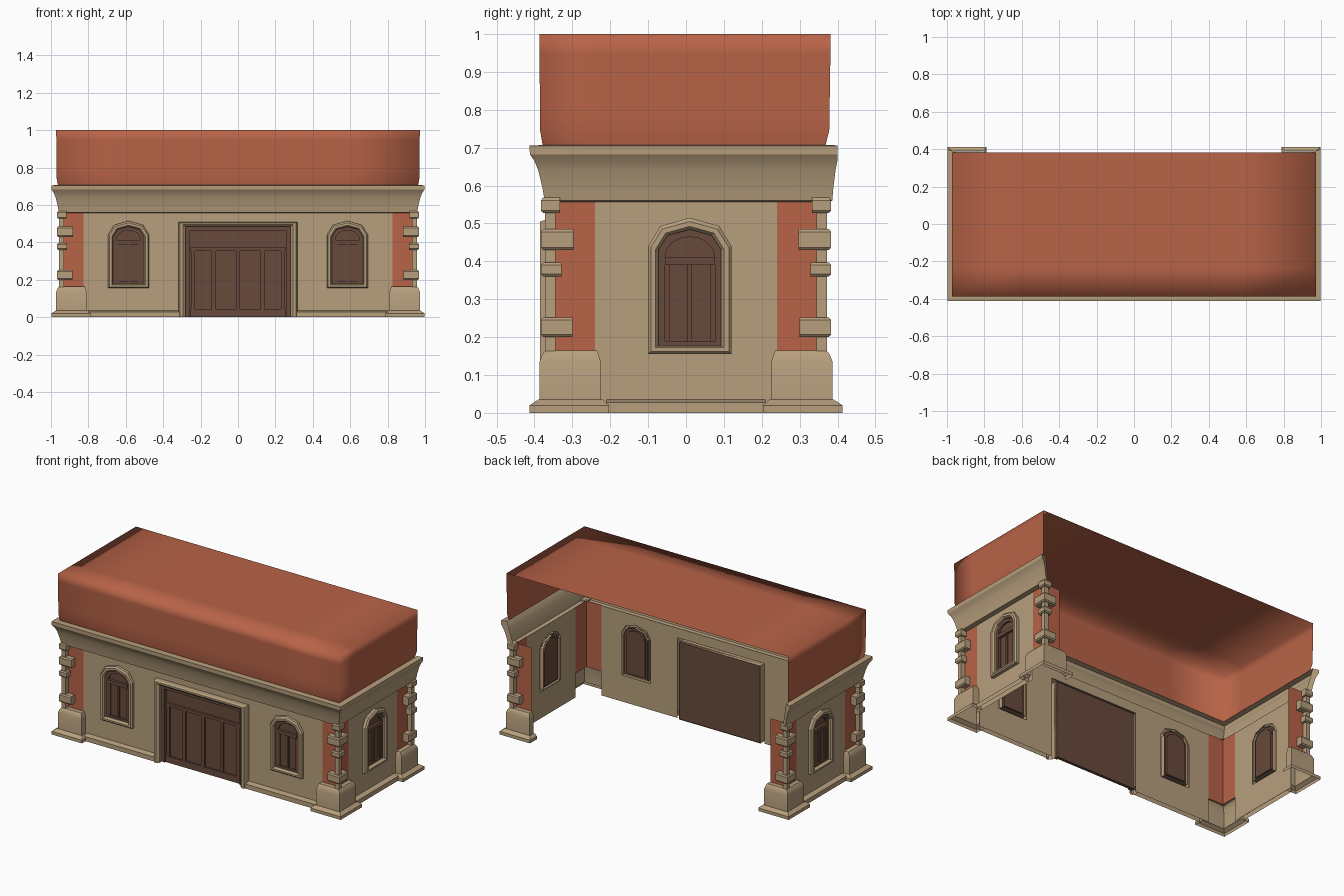
import bpy, bmesh, math

if "Cube" in bpy.data.objects:
    bpy.data.objects.remove(bpy.data.objects["Cube"])

def material(name, rgb):
    m = bpy.data.materials.new(name)
    m.diffuse_color = (*rgb, 1)
    m.use_nodes = True
    m.node_tree.nodes["Principled BSDF"].inputs["Base Color"].default_value = m.diffuse_color
    return m

STONE = material("sandstone", (0.47, 0.345, 0.205))
TILE = material("terracotta", (0.48, 0.125, 0.063))
WOOD = material("dark_wood", (0.140, 0.068, 0.045))

X, Y = 0.93, 0.345          # wall planes


def build(name, bm, mat, angle=None):
    bmesh.ops.remove_doubles(bm, verts=bm.verts, dist=1e-5)
    bmesh.ops.recalc_face_normals(bm, faces=bm.faces)
    me = bpy.data.meshes.new(name)
    bm.to_mesh(me)
    bm.free()
    me.materials.append(mat)
    ob = bpy.data.objects.new(name, me)
    bpy.context.collection.objects.link(ob)
    if angle:
        bpy.ops.object.select_all(action='DESELECT')
        ob.select_set(True)
        bpy.context.view_layer.objects.active = ob
        bpy.ops.object.shade_smooth_by_angle(angle=math.radians(angle))
    return ob


def loft(bm, rings, closed=False):
    vs = [[bm.verts.new(p) for p in r] for r in rings]
    n = len(vs[0])
    for a, b in zip(vs, vs[1:]):
        for i in range(n if closed else n - 1):
            j = (i + 1) % n
            bm.faces.new((a[i], a[j], b[j], b[i]))
    return vs


# Wall coordinates: u along the wall, z up, d outward
def front(u, z, d):
    return (u, -Y - d, z)


def side(s):
    return lambda u, z, d: (s * (X + d), u, z)


def u_ring(o, z, yb):
    return [(X + o, yb, z), (X + o, -Y - o, z), (-X - o, -Y - o, z), (-X - o, yb, z)]


# Roof shell, open at the back
bm = bmesh.new()
v = loft(bm, [u_ring(0.033, 0.705, 0.368), u_ring(0.04, 0.745, 0.378), u_ring(0.042, 1.0, 0.382)])
bm.faces.new(v[-1])
long_edges = [e for e in bm.edges if e.calc_length() > 0.2]
bmesh.ops.subdivide_edges(bm, edges=long_edges, cuts=4, use_grid_fill=True)
roof = build("roof", bm, TILE)
for p in roof.data.polygons:
    p.use_smooth = True

# Cornice around three sides
bm = bmesh.new()
prof = [(0, 0.557), (0.028, 0.56), (0.034, 0.595), (0.045, 0.64), (0.055, 0.665),
        (0.067, 0.682), (0.068, 0.705), (0.033, 0.707)]
v = loft(bm, [u_ring(o, z, 0.372 + min(o, 0.055) * 0.5) for o, z in prof])
for k in (0, 3):
    bm.faces.new([r[k] for r in v])
build("cornice", bm, STONE, 30)


# Corner piers: L-shaped stacks of (offset, leg length, z)
def corner(name, prof, mat, angle=None):
    bm = bmesh.new()
    for sx in (1, -1):
        for sy in (1, -1):
            rings = []
            for o, L, z in prof:
                pts = [(X - L, Y), (X - L, Y + o), (X + o, Y + o), (X + o, Y - L), (X, Y - L)]
                rings.append([(sx * a, sy * b, z) for a, b in pts])
            loft(bm, rings)
    bmesh.ops.dissolve_degenerate(bm, edges=bm.edges, dist=1e-6)
    build(name, bm, mat, angle)


corner("pier_brick", [(0.0, 0.105, 0.15), (0.0, 0.105, 0.562)], TILE)
corner("pier_foot", [(0.068, 0.142, 0), (0.068, 0.142, 0.02), (0.045, 0.125, 0.035)], STONE)
corner("pier_base", [(0.042, 0.12, 0.03), (0.042, 0.12, 0.135), (0.034, 0.114, 0.155),
                     (0.026, 0.11, 0.164), (0, 0.106, 0.165)], STONE, 30)
corner("pier_edge", [(0.027, 0.0, 0.16), (0.027, 0.0, 0.56)], STONE)
for i, (z0, z1, L) in enumerate([(0.2, 0.252, 0.045), (0.36, 0.397, 0.016),
                                 (0.43, 0.485, 0.048), (0.527, 0.568, 0.012)]):
    corner("quoin_%d" % i, [(0, L, z0), (0.032, L, z0), (0.038, L, z0 + 0.007),
                            (0.038, L, z1 - 0.007), (0.032, L, z1), (0, L, z1)], STONE)


def arch(w, zb, zs, zt, n, cu=0):
    pts = [(cu - w, zb), (cu + w, zb)]
    for i in range(n + 1):
        a = math.pi * i / n
        pts.append((cu + w * math.cos(a), zs + (zt - zs) * math.sin(a)))
    return pts


# Walls with real openings
def wall(name, at, outline, holes):
    bm = bmesh.new()
    edges = []
    for loop in [outline] + holes:
        vs = [bm.verts.new(at(u, z, 0)) for u, z in loop]
        edges += [bm.edges.new((vs[i], vs[(i + 1) % len(vs)])) for i in range(len(vs))]
    bmesh.ops.triangle_fill(bm, use_beauty=True, use_dissolve=False, edges=edges)
    build(name, bm, STONE)


def hole(cu):
    return arch(0.1, 0.165, 0.435, 0.5, 4, cu)


WX, SY = 0.585, 0.01        # window centres
wall("front_wall", front, [(-0.825, 0), (-0.3, 0), (-0.3, 0.5), (0.3, 0.5), (0.3, 0),
                           (0.825, 0), (0.825, 0.56), (-0.825, 0.56)], [hole(-WX), hole(WX)])
for s in (1, -1):
    wall("side_wall", side(s), [(-0.24, 0), (0.24, 0), (0.24, 0.56), (-0.24, 0.56)], [hole(SY)])


# Plinth strips between the piers
def plinth(at, u0, u1):
    bm = bmesh.new()
    loft(bm, [[at(u0, z, d), at(u1, z, d)] for d, z in ((0.032, 0), (0.032, 0.028), (0.0, 0.035))])
    build("plinth", bm, STONE)


plinth(front, -0.8, -0.3)
plinth(front, 0.3, 0.8)
for s in (1, -1):
    plinth(side(s), -0.21, 0.21)


def bar(bm, at, u0, u1, z0, z1, d0, d1):
    q = [(u0, z0), (u1, z0), (u1, z1), (u0, z1)]
    v = loft(bm, [[at(u, z, d) for u, z in q] for d in (d0, d1)], True)
    bm.faces.new(v[1])


# Arched windows
def window(at, cu):
    steps = [(0.11, 0.155, 0.44, 0.515, 0), (0.11, 0.155, 0.44, 0.515, 0.018),
             (0.103, 0.162, 0.437, 0.505, 0.026), (0.09, 0.172, 0.432, 0.492, 0.026),
             (0.083, 0.177, 0.43, 0.484, 0.016), (0.083, 0.177, 0.43, 0.484, -0.01)]
    bm = bmesh.new()
    loft(bm, [[at(u, z, st[4]) for u, z in arch(*st[:4], 4, cu)] for st in steps], True)
    build("window_surround", bm, STONE)
    bm = bmesh.new()
    rings = [(0.084, 0.172, 0.43, 0.485, 0.004), (0.066, 0.19, 0.41, 0.465, 0.004),
             (0.066, 0.19, 0.41, 0.465, -0.008)]
    v = loft(bm, [[at(u, z, r[4]) for u, z in arch(*r[:4], 8, cu)] for r in rings], True)
    bm.faces.new(v[-1])
    bar(bm, at, cu - 0.066, cu + 0.066, 0.39, 0.412, -0.008, 0.008)
    for u in (-0.06, 0, 0.06):
        bar(bm, at, cu + u - 0.006, cu + u + 0.006, 0.19, 0.39, -0.008, 0.0)
    build("window_shutter", bm, WOOD)


window(front, -WX)
window(front, WX)
for s in (1, -1):
    window(side(s), SY)

# Door surround and four-leaf gate
bm = bmesh.new()
loft(bm, [[front(-w, 0, d), front(-w, h, d), front(w, h, d), front(w, 0, d)]
          for w, h, d in ((0.317, 0.51, 0), (0.317, 0.51, 0.024), (0.31, 0.505, 0.04),
                          (0.295, 0.495, 0.04), (0.28, 0.484, 0.028), (0.28, 0.484, -0.015))])
build("door_surround", bm, STONE)
bm = bmesh.new()
bar(bm, front, -0.28, 0.28, 0.002, 0.484, -0.015, -0.008)
bar(bm, front, -0.28, 0.28, 0.46, 0.484, -0.008, 0.012)
bar(bm, front, -0.255, 0.255, 0.355, 0.373, -0.008, 0.006)
bar(bm, front, -0.255, 0.255, 0.002, 0.042, -0.008, 0.003)
for u in (-0.268, 0.268):
    bar(bm, front, u - 0.012, u + 0.012, 0.002, 0.46, -0.008, 0.012)
for u in (-0.24, -0.13, 0, 0.13, 0.24):
    bar(bm, front, u - 0.011, u + 0.011, 0.042, 0.355, -0.008, 0.002)
build("gate", bm, WOOD)
